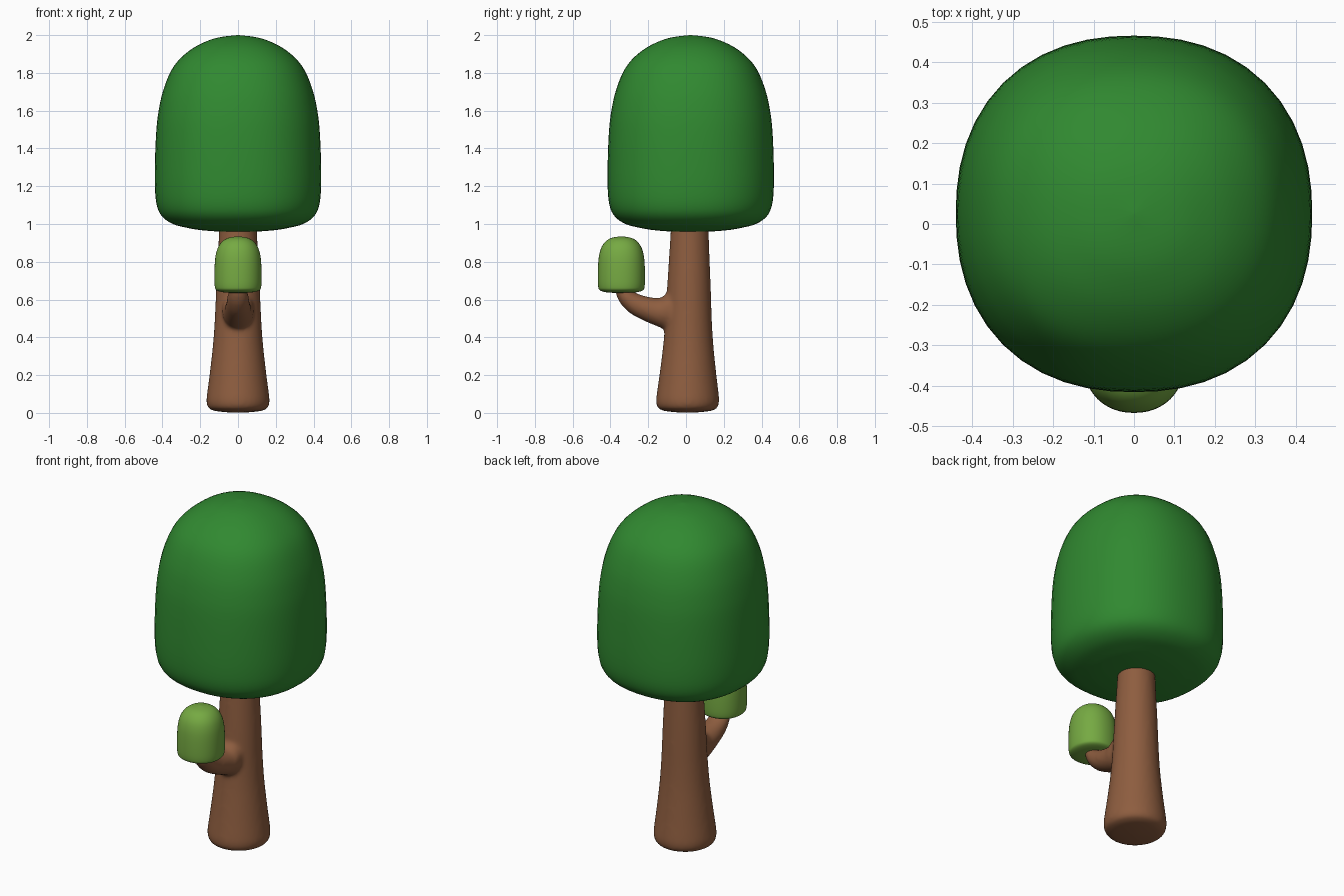
import bpy, bmesh, math
from mathutils import Vector

if "Cube" in bpy.data.objects:
    bpy.data.objects.remove(bpy.data.objects["Cube"])

SIDES = 48


def smooth_rows(rows, steps=4):
    """Catmull-Rom interpolation between the given section rows."""
    rows = [Vector(r) for r in rows]
    out = []
    for i in range(len(rows) - 1):
        a, b, c, d = rows[max(i - 1, 0)], rows[i], rows[i + 1], rows[min(i + 2, len(rows) - 1)]
        for s in range(steps):
            t = s / steps
            out.append(0.5 * (2 * b + (c - a) * t + (2 * a - 5 * b + 4 * c - d) * t * t
                              + (3 * b - a - 3 * c + d) * t ** 3))
    return out + [rows[-1]]


def loft(name, rows, color, power=2.0):
    """Skin (super)elliptical sections: (y0, z0, y1, z1, half width in x)."""
    def bend(v):
        return math.copysign(abs(v) ** (2 / power), v)

    # Equal angles around the section, pushed out to the superellipse
    circle = []
    for k in range(SIDES):
        a = 2 * math.pi * k / SIDES
        c, s = math.cos(a), math.sin(a)
        n = (abs(c) ** power + abs(s) ** power) ** (1 / power)
        circle.append((c / n, s / n))
    bm = bmesh.new()
    rings = []
    for y0, z0, y1, z1, w in smooth_rows(rows):
        mid = Vector((0, (y0 + y1) / 2, (z0 + z1) / 2))
        half = Vector((0, (y1 - y0) / 2, (z1 - z0) / 2))
        rings.append([bm.verts.new(mid + half * s + Vector((w * c, 0, 0))) for c, s in circle])
    for a, b in zip(rings, rings[1:]):
        for k in range(SIDES):
            n = (k + 1) % SIDES
            bm.faces.new((a[k], a[n], b[n], b[k]))
    bm.faces.new(rings[0])
    bm.faces.new(rings[-1])
    bmesh.ops.recalc_face_normals(bm, faces=bm.faces)
    for f in bm.faces:
        f.smooth = True
    mesh = bpy.data.meshes.new(name)
    bm.to_mesh(mesh)
    bm.free()
    mat = bpy.data.materials.get(color[0]) or bpy.data.materials.new(color[0])
    mat.diffuse_color = color[1]
    mat.use_nodes = True
    mat.node_tree.nodes["Principled BSDF"].inputs["Base Color"].default_value = mat.diffuse_color
    mesh.materials.append(mat)
    obj = bpy.data.objects.new(name, mesh)
    bpy.context.collection.objects.link(obj)
    return obj


def turned(name, profile, y_low, y_high, color, power=2.0):
    """Upright body from (z, radius) points, axis leaning from y_low to y_high."""
    z_low, z_high = profile[0][0], profile[-1][0]
    rows = []
    for z, r in profile:
        c = y_low + (y_high - y_low) * (z - z_low) / (z_high - z_low)
        rows.append((c - r, z, c + r, z, r))
    return loft(name, rows, color, power)


BARK = ("bark", (0.27, 0.11, 0.05, 1))
DARK = ("dark_leaves", (0.03, 0.25, 0.03, 1))
LIGHT = ("light_leaves", (0.18, 0.40, 0.055, 1))

# Trunk, flaring to a rounded foot
trunk = turned("trunk", [(0.0, 0.002), (0.004, 0.07), (0.012, 0.13), (0.028, 0.159),
                         (0.06, 0.167), (0.1, 0.164), (0.2, 0.151), (0.36, 0.133),
                         (0.5, 0.123), (0.7, 0.114), (0.95, 0.101), (1.05, 0.098)],
               0.008, 0.02, BARK)

# Side branch curving up
branch = loft("branch", [(0.0, 0.43, 0.0, 0.66, 0.08), (-0.08, 0.435, -0.07, 0.65, 0.083),
                         (-0.125, 0.447, -0.105, 0.63, 0.083),
                         (-0.165, 0.463, -0.135, 0.609, 0.076),
                         (-0.235, 0.493, -0.185, 0.612, 0.069),
                         (-0.30, 0.530, -0.235, 0.624, 0.063),
                         (-0.352, 0.585, -0.268, 0.637, 0.057),
                         (-0.375, 0.645, -0.293, 0.657, 0.051),
                         (-0.377, 0.69, -0.30, 0.69, 0.047)], BARK)

# Merge trunk and branch into one softly blended piece
bpy.ops.object.select_all(action='DESELECT')
branch.select_set(True)
trunk.select_set(True)
bpy.context.view_layer.objects.active = trunk
bpy.ops.object.join()
trunk.name = "trunk_with_branch"
remesh = trunk.modifiers.new("blend", 'REMESH')
remesh.mode = 'VOXEL'
remesh.voxel_size = 0.011
remesh.use_smooth_shade = True
relax = trunk.modifiers.new("relax", 'SMOOTH')
relax.factor = 0.5
relax.iterations = 12

# Main crown, slightly squared
turned("crown", [(0.958, 0.003), (0.96, 0.1), (0.968, 0.2), (0.98, 0.27), (1.0, 0.345),
                 (1.04, 0.402), (1.1, 0.43), (1.2, 0.44), (1.35, 0.439), (1.5, 0.432),
                 (1.6, 0.42), (1.7, 0.398), (1.8, 0.36), (1.87, 0.312), (1.93, 0.24),
                 (1.97, 0.16), (1.99, 0.09), (2.0, 0.003)], 0.025, 0.025, DARK, 2.25)

# Small leaf clump on the branch
turned("leaf_clump", [(0.635, 0.002), (0.636, 0.05), (0.64, 0.088), (0.65, 0.115),
                      (0.67, 0.123), (0.72, 0.125), (0.79, 0.123), (0.84, 0.117),
                      (0.88, 0.104), (0.91, 0.081), (0.927, 0.05), (0.935, 0.002)],
       -0.342, -0.342, LIGHT, 2.15)
